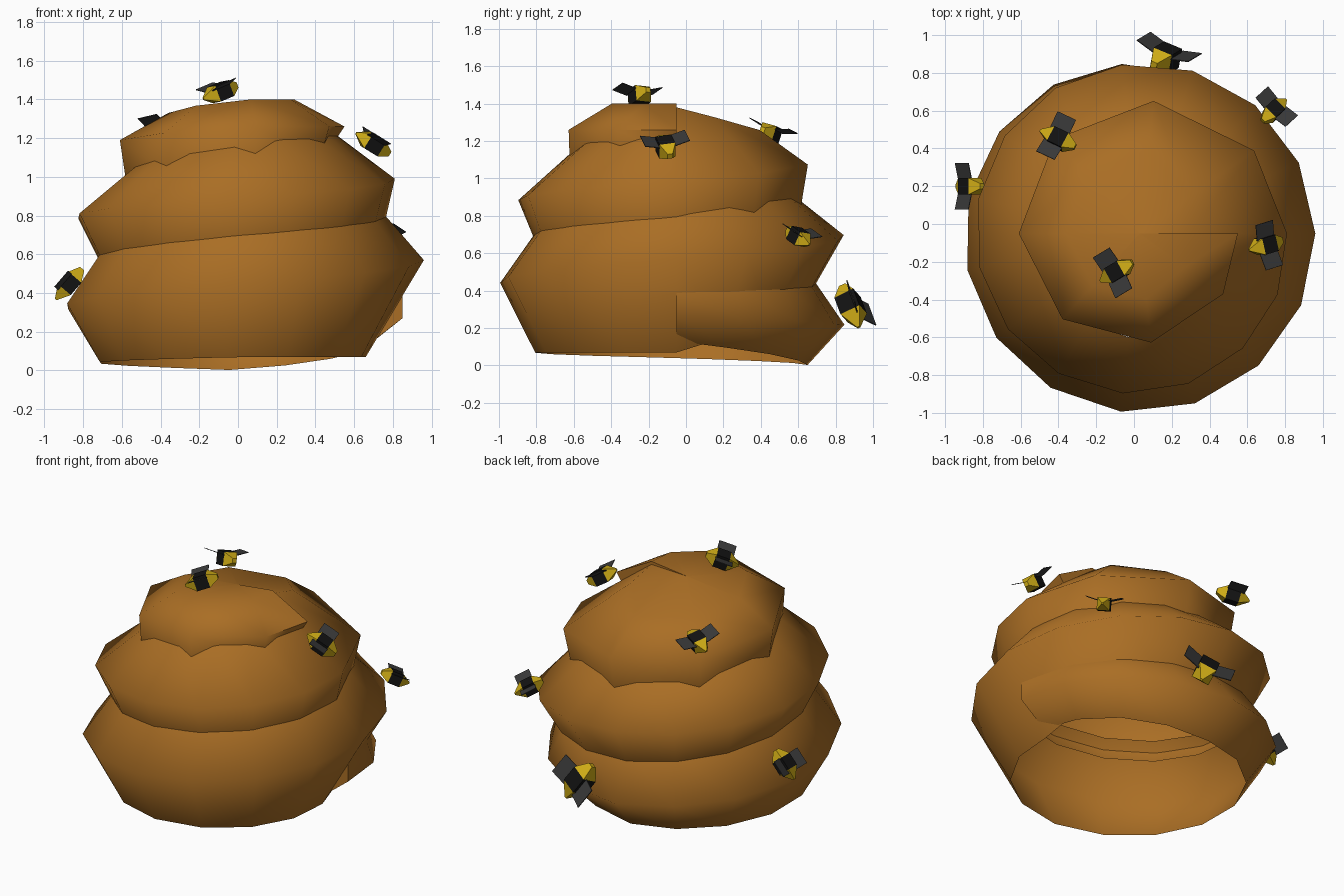
import bpy, bmesh, math
from mathutils import Vector, Matrix

cube = bpy.data.objects.get("Cube")
if cube:
    bpy.data.objects.remove(cube, do_unlink=True)


def material(name, colour):
    mat = bpy.data.materials.new(name)
    mat.use_nodes = True
    mat.diffuse_color = (*colour, 1)
    mat.node_tree.nodes["Principled BSDF"].inputs["Base Color"].default_value = (*colour, 1)
    return mat


honey_brown = material("honey brown", (0.40, 0.155, 0.018))
bee_yellow = material("bee yellow", (0.62, 0.41, 0.008))
bee_black = material("bee black", (0.006, 0.006, 0.006))
wing_grey = material("wing grey", (0.04, 0.04, 0.04))


def make_object(name, bm, materials):
    mesh = bpy.data.meshes.new(name)
    bm.to_mesh(mesh)
    bm.free()
    for mat in materials:
        mesh.materials.append(mat)
    obj = bpy.data.objects.new(name, mesh)
    bpy.context.collection.objects.link(obj)
    return obj


# Hive: a rising coil, hollow and open below. One row per quarter turn:
# radius and height of the widest point, inset and rise of the upper edge,
# inset and drop of the lower edge.
QUARTERS = [
    (.82, .27, .00, .12, .18, .14),
    (.90, .21, .18, .26, .20, .21),
    (.93, .33, .21, .31, .17, .29),
    (.95, .45, .22, .31, .19, .38),
    (.93, .57, .26, .30, .30, .50),
    (.90, .69, .28, .22, .18, .31),
    (.87, .80, .30, .24, .15, .30),
    (.85, .89, .30, .27, .11, .27),
    (.78, .99, .52, .39, .06, .26),
    (.70, 1.08, .24, .17, .04, .25),
    (.64, 1.19, .25, .14, .03, .20),
    (.585, 1.26, .23, .14, .00, .20),
    (.52, 1.26, .26, .14, .10, .15),
]
CENTRE_X, CENTRE_Y, TOP_Z = 0.03, -0.05, 1.37
CROWN_START = 720


def coil_section(degrees):
    quarter = min(int(degrees // 90), len(QUARTERS) - 2)
    t = degrees / 90 - quarter
    r, z, up_in, up, low_in, low = [
        a + (b - a) * t for a, b in zip(QUARTERS[quarter], QUARTERS[quarter + 1])]
    profile = [(r - low_in, z - low), (r, z), (r - up_in, z + up)]
    if degrees >= CROWN_START:
        profile.append((0, TOP_Z))
    angle = math.radians(degrees)
    return [(CENTRE_X + d * math.cos(angle), CENTRE_Y + d * math.sin(angle), h)
            for d, h in profile]


# Two fine turns, then one coarser turn for the crown
angles = list(range(0, 721, 24)) + list(range(756, 1080, 48)) + [1080]
bm = bmesh.new()
rings = [[bm.verts.new(p) for p in coil_section(a)] for a in angles]
for ring, following in zip(rings, rings[1:]):
    for j in range(min(len(ring), len(following)) - 1):
        bm.faces.new((ring[j + 1], ring[j], following[j], following[j + 1]))
bm.faces.new(rings[0])
bm.faces.new(list(reversed(rings[-1])))
hive = make_object("hive", bm, [honey_brown])
bpy.ops.object.select_all(action="DESELECT")
hive.select_set(True)
bpy.context.view_layer.objects.active = hive
bpy.ops.object.shade_smooth_by_angle(angle=math.radians(80))


# Bee parts in local axes: x along the body, y sideways, z up
def bee_body():
    bm = bmesh.new()
    sides = 4
    stations = [(-.11, .008), (-.042, .062), (.042, .062), (.10, .02)]
    loops = []
    for x, radius in stations:
        turns = [2 * math.pi * (i + .5) / sides for i in range(sides)]
        loops.append([bm.verts.new((x, radius * math.cos(t), radius * math.sin(t)))
                      for t in turns])
    for k, (a, b) in enumerate(zip(loops, loops[1:])):
        for i in range(sides):
            j = (i + 1) % sides
            face = bm.faces.new((a[i], a[j], b[j], b[i]))
            face.material_index = 1 if k == 1 else 0
    bm.faces.new(loops[0])
    bm.faces.new(loops[-1])
    bmesh.ops.recalc_face_normals(bm, faces=bm.faces[:])
    return bm


def bee_wings():
    bm = bmesh.new()
    for side in (-1, 1):
        plate = (Matrix.Translation((-.01, side * .08, .035))
                 @ Matrix.Rotation(side * math.radians(15), 4, "X")
                 @ Matrix.Diagonal((.11, .09, .004, 1)))
        bmesh.ops.create_cube(bm, size=1, matrix=plate)
    return bm


# Bees: position, body direction, outward direction, scale
BEES = [
    ((-.09, -.25, 1.44), (.83, .5, .35), (-.2, 0, 1), 1),
    ((.70, -.11, 1.17), (.8, .25, -.5), (.5, 0, .85), 1),
    ((-.40, .45, 1.24), (.85, -.4, .2), (-.3, .4, .85), 1),
    ((.74, .60, .69), (-.6, -.55, .4), (.3, .45, .8), .9),
    ((.17, .88, .32), (-.5, -.3, .8), (.1, .8, .5), 1.3),
    ((-.87, .20, .45), (.6, 0, .7), (-.7, 0, .7), 1),
]
for number, (position, heading, outward, scale) in enumerate(BEES, 1):
    x = Vector(heading).normalized()
    y = Vector(outward).cross(x).normalized()
    z = x.cross(y)
    place = (Matrix.Translation(position)
             @ Matrix((x, y, z)).transposed().to_4x4()
             @ Matrix.Scale(scale, 4))
    body = make_object(f"bee_body_{number}", bee_body(), [bee_yellow, bee_black])
    wings = make_object(f"bee_wings_{number}", bee_wings(), [wing_grey])
    body.matrix_world = place
    wings.matrix_world = place
